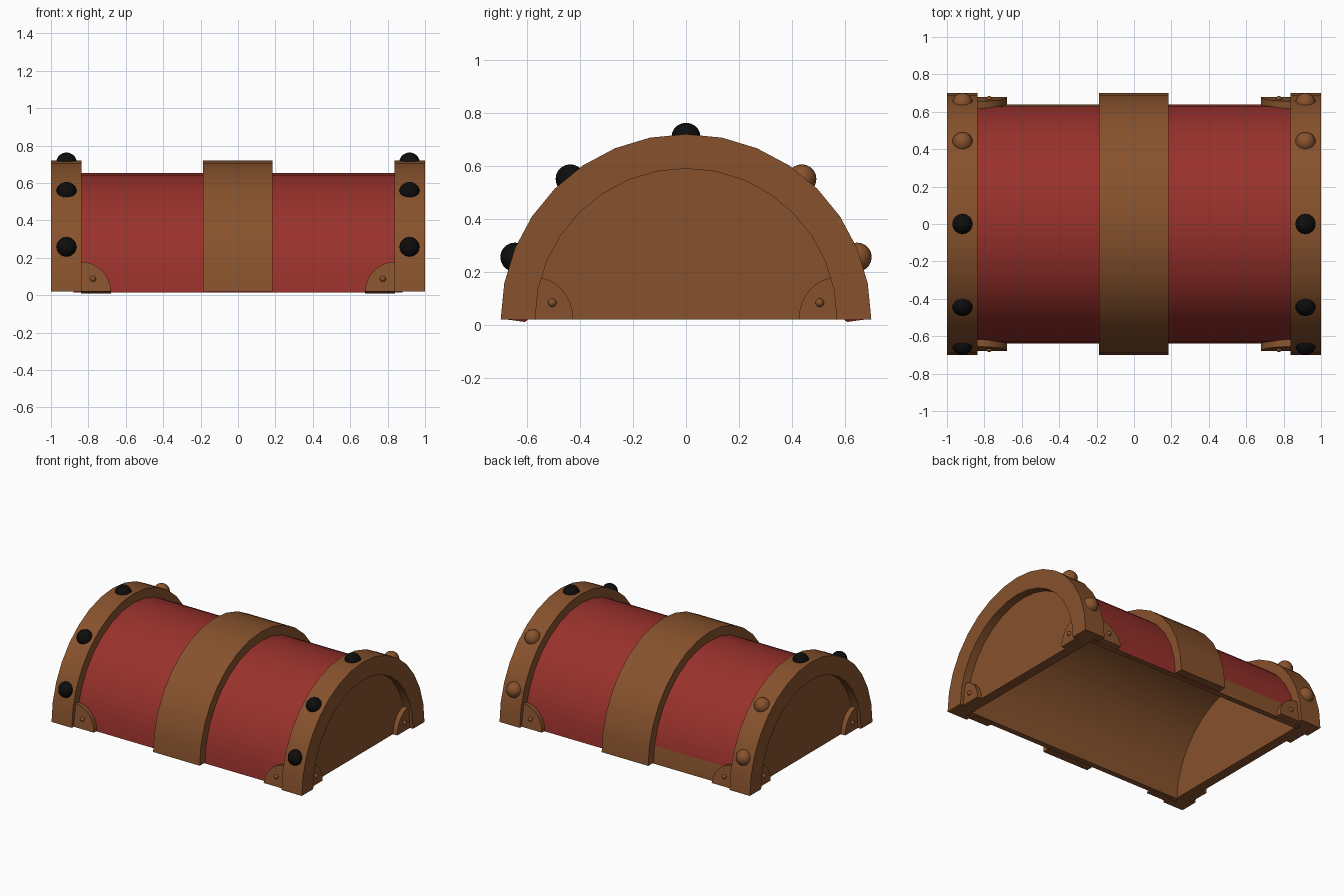
import bpy, bmesh
from math import sin, cos, pi, radians
from mathutils import Vector

if "Cube" in bpy.data.objects:
    bpy.data.objects.remove(bpy.data.objects["Cube"])

SEG = 16   # sides on every half-round arch
BASE = 0.02


def material(name, rgb):
    m = bpy.data.materials.new(name)
    m.diffuse_color = (*rgb, 1)
    m.use_nodes = True
    m.node_tree.nodes["Principled BSDF"].inputs["Base Color"].default_value = m.diffuse_color
    return m


BROWN = material("brown_wood", (0.243, 0.085, 0.026))
RED = material("red_panel", (0.32, 0.031, 0.025))
BLACK = material("dark_metal", (0.004, 0.004, 0.004))


def finish(name, bm, *mats):
    bmesh.ops.recalc_face_normals(bm, faces=bm.faces)
    me = bpy.data.meshes.new(name)
    bm.to_mesh(me)
    bm.free()
    for m in mats:
        me.materials.append(m)
    ob = bpy.data.objects.new(name, me)
    bpy.context.collection.objects.link(ob)
    bpy.context.view_layer.objects.active = ob
    ob.select_set(True)
    bpy.ops.object.shade_smooth_by_angle(angle=radians(30))
    ob.select_set(False)
    return ob


def prism(name, pts, vec, mat):
    bm = bmesh.new()
    face = bm.faces.new([bm.verts.new(p) for p in pts])
    new = bmesh.ops.extrude_face_region(bm, geom=[face])["geom"]
    bmesh.ops.translate(bm, vec=vec, verts=[v for v in new if isinstance(v, bmesh.types.BMVert)])
    # close the starting side if the extrusion consumed it
    bmesh.ops.holes_fill(bm, edges=bm.edges)
    return finish(name, bm, mat)


def arc(r, z):
    return [(r * cos(pi * i / SEG), z + r * sin(pi * i / SEG)) for i in range(SEG + 1)]


def arch(name, xs, r_out, r_in, z, mats):
    """Half-round shell with cross-sections at each x in xs."""
    bm = bmesh.new()
    outline = arc(r_out, z), arc(r_in, z)
    rings = [[[bm.verts.new((x, *p)) for p in o] for o in outline] for x in xs]
    for a, b in zip(rings, rings[1:]):
        for k in (0, 1):
            for i in range(SEG):
                f = bm.faces.new((a[k][i], a[k][i + 1], b[k][i + 1], b[k][i]))
                f.material_index = 0 if k == 0 else len(mats) - 1
        for i in (0, SEG):
            bm.faces.new((a[0][i], a[1][i], b[1][i], b[0][i])).material_index = len(mats) - 1
    for r in (rings[0], rings[-1]):
        for i in range(SEG):
            bm.faces.new((r[0][i], r[0][i + 1], r[1][i + 1], r[1][i]))
    return finish(name, bm, *mats)


def rivet(name, loc, r, mat):
    bm = bmesh.new()
    bmesh.ops.create_uvsphere(bm, u_segments=16, v_segments=10, radius=r)
    bmesh.ops.translate(bm, vec=loc, verts=bm.verts)
    return finish(name, bm, mat)


def quarter(r):
    return [(0, 0)] + [(r * cos(pi / 2 * i / 8), r * sin(pi / 2 * i / 8)) for i in range(9)]


# red barrel shell, with a brown strip low on the back left
shell = arch("lid_shell", [-0.88, -0.19, 0.88], 0.64, 0.60, 0.014, [RED, BROWN])
for f in shell.data.polygons:
    if f.center.y > 0.62 and f.center.x < -0.2 and f.center.z < 0.14:
        f.material_index = 1

# raised centre band
arch("centre_band", [-0.188, 0.184], 0.70, 0.63, BASE, [BROWN])

for s, side in ((-1, "left"), (1, "right")):
    # end bands, their inner lips and the recessed end panels
    arch(f"{side}_end_band", [s * 0.838, s * 1.0], 0.70, 0.62, BASE, [BROWN])
    arch(f"{side}_end_lip", [s * 0.875, s * 1.0], 0.62, 0.57, BASE, [BROWN])
    prism(f"{side}_end_panel", [(s * 0.87, *p) for p in arc(0.60, BASE)], (s * 0.07, 0, 0), BROWN)

    # large rivets around each end band
    for deg in (-70, -39.5, 0, 39.5, 70):
        a = radians(deg)
        rivet(f"{side}_band_rivet", (s * 0.917, 0.688 * sin(a), BASE + 0.688 * cos(a)), 0.055,
              BROWN if deg > 0 else BLACK)

    for t, face in ((-1, "front"), (1, "back")):
        # quarter-round brackets on the front and back, leaning with the barrel
        lean = radians(8)
        up = Vector((0, -t * sin(lean), cos(lean)))
        inward = Vector((0, -t * cos(lean), -sin(lean)))
        corner = Vector((s * 0.84, t * 0.678, BASE))
        pts = [corner + Vector((-s * u, 0, 0)) + up * w for u, w in quarter(0.16)]
        prism(f"{side}_{face}_bracket", pts, inward * 0.072, BROWN)
        rivet(f"{side}_{face}_bracket_rivet", corner + Vector((-s * 0.065, 0, 0)) + up * 0.068, 0.016, BROWN)

        # quarter-round brackets inside each end recess
        pts = [(s * 0.93, t * (0.568 - u), BASE + w * 1.12) for u, w in quarter(0.142)]
        prism(f"{side}_{face}_end_bracket", pts, (s * 0.045, 0, 0), BROWN)
        rivet(f"{side}_{face}_end_bracket_rivet", (s * 0.975, t * 0.505, 0.083), 0.016, BROWN)
